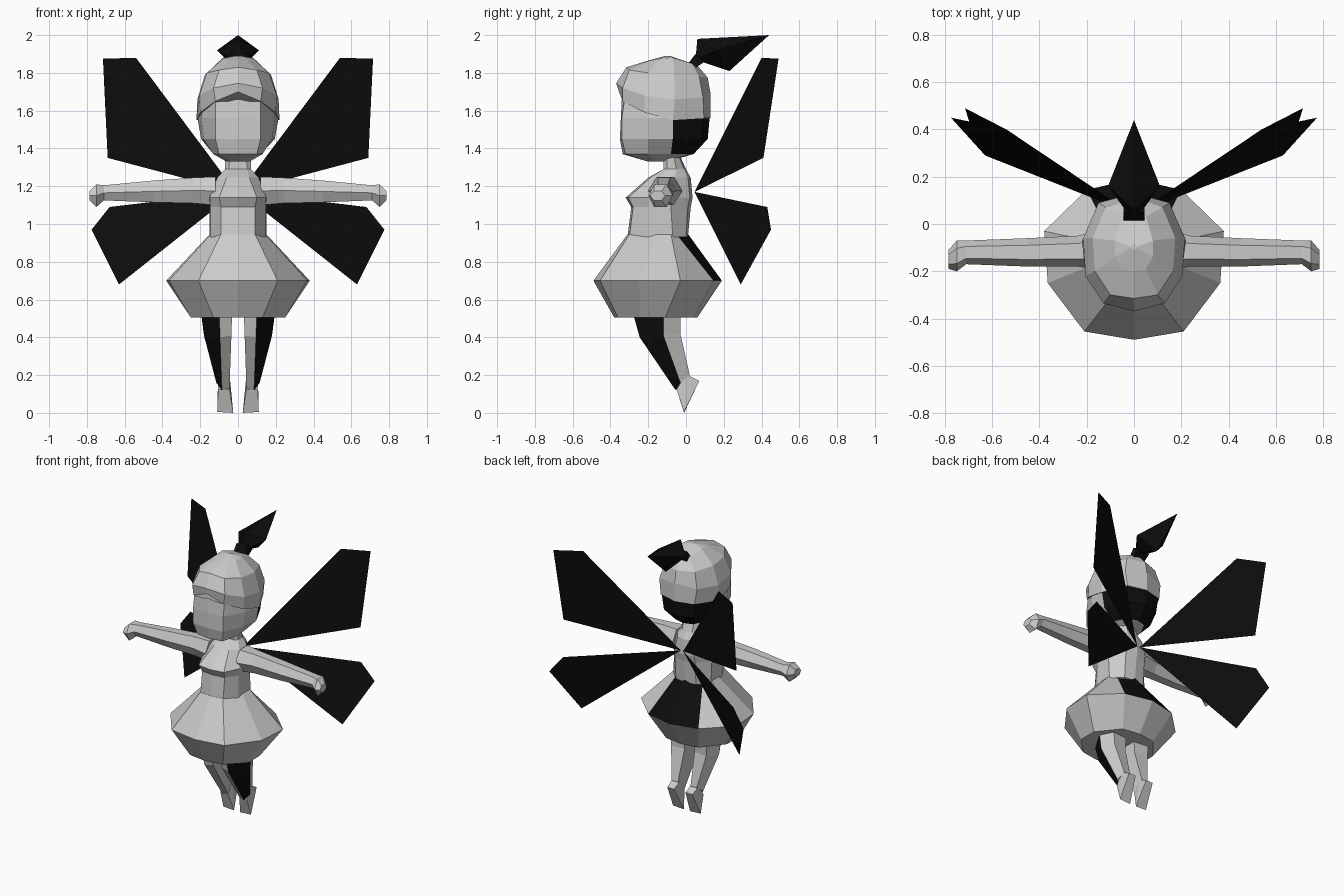
import bpy, bmesh
from mathutils import Vector


def material(name, v):
    m = bpy.data.materials.new(name)
    m.diffuse_color = (v, v, v, 1)
    return m


GREY = material("pale grey", 0.6)
BLACK = material("black", 0.004)


def finish(name, bm, rule=None, base=0, solid=True):
    """Turn a bmesh into an object; rule(face) picks the black faces."""
    if solid:
        bmesh.ops.recalc_face_normals(bm, faces=bm.faces)
    bm.normal_update()
    for f in bm.faces:
        f.material_index = 1 if base or (rule and rule(f)) else 0
    me = bpy.data.meshes.new(name)
    bm.to_mesh(me)
    bm.free()
    me.materials.append(GREY)
    me.materials.append(BLACK)
    ob = bpy.data.objects.new(name, me)
    bpy.context.collection.objects.link(ob)
    return ob


def mirror_ring(half):
    """Half outline, front centre to back centre -> closed symmetric ring."""
    return half + [(-x, y, z) for x, y, z in reversed(half[1:-1])]


def flat(z, pts):
    return mirror_ring([(x, y, z) for x, y in pts])


def loft(name, rings, rule=None, sx=1):
    bm = bmesh.new()
    vs = [[bm.verts.new((sx * x, y, z)) for x, y, z in r] for r in rings]
    n = len(rings[0])
    for a, b in zip(vs, vs[1:]):
        for i in range(n):
            j = (i + 1) % n
            bm.faces.new((a[i], a[j], b[j], b[i]))
    bm.faces.new(vs[0])
    bm.faces.new(vs[-1])
    return finish(name, bm, rule)


def hull(name, pts, sx=1, base=0):
    bm = bmesh.new()
    for x, y, z in pts:
        bm.verts.new((sx * x, y, z))
    bmesh.ops.convex_hull(bm, input=bm.verts)
    return finish(name, bm, base=base)


# Head: flat face, black nape
loft("head", [
    flat(1.66, [(0, -.34), (.12, -.325), (.18, -.2), (.19, -.06), (.12, .08), (0, .11)]),
    flat(1.56, [(0, -.345), (.12, -.34), (.195, -.2), (.215, -.07), (.13, .09), (0, .125)]),
    flat(1.45, [(0, -.35), (.12, -.34), (.18, -.2), (.195, -.07), (.12, .08), (0, .115)]),
    flat(1.37, [(0, -.335), (.1, -.32), (.13, -.2), (.12, -.08), (.07, .02), (0, .04)]),
    flat(1.33, [(0, -.2), (.04, -.2), (.06, -.16), (.06, -.13), (.03, -.1), (0, -.1)]),
], lambda f: f.calc_center_median().y > -.04 and f.calc_center_median().z > 1.4)

# Hair cap with raised brim at the front
loft("hair", [
    mirror_ring([(0, -.355, 1.70), (.12, -.335, 1.65), (.2, -.22, 1.59),
                 (.22, -.07, 1.55), (.135, .095, 1.56), (0, .13, 1.56)]),
    mirror_ring([(0, -.37, 1.745), (.13, -.335, 1.72), (.205, -.22, 1.68),
                 (.215, -.06, 1.66), (.15, .09, 1.67), (0, .13, 1.69)]),
    mirror_ring([(0, -.315, 1.83), (.1, -.3, 1.815), (.165, -.2, 1.80),
                 (.175, -.06, 1.79), (.12, .07, 1.78), (0, .115, 1.775)]),
    mirror_ring([(0, -.2, 1.865), (.05, -.19, 1.865), (.08, -.14, 1.875),
                 (.08, -.07, 1.88), (.05, .03, 1.85), (0, .06, 1.84)]),
    mirror_ring([(0, -.11, 1.89), (.01, -.105, 1.89), (.015, -.1, 1.89),
                 (.015, -.095, 1.89), (.01, -.09, 1.89), (0, -.085, 1.89)]),
])

# Topknot: a pointed tuft with a short stem
hull("topknot", [(0, .06, 1.98), (.11, .16, 1.92), (-.11, .16, 1.92), (0, .23, 1.81),
                 (0, .44, 2), (.03, .05, 1.87), (-.03, .05, 1.87)], base=1)
hull("topknot_stem", [(s * .045, y, z) for s in (-1, 1)
                      for y, z in ((0, 1.835), (.04, 1.82), (.05, 1.9), (.1, 1.86))], base=1)

# Torso and neck
loft("torso", [
    flat(.93, [(0, -.31), (.09, -.30), (.145, -.2), (.15, -.07), (.08, 0), (0, .01)]),
    flat(1.09, [(0, -.29), (.09, -.28), (.145, -.2), (.15, -.08), (.08, .01), (0, .025)]),
    flat(1.14, [(0, -.32), (.1, -.305), (.15, -.2), (.155, -.08), (.08, .02), (0, .035)]),
    flat(1.245, [(0, -.2), (.06, -.19), (.11, -.14), (.11, -.06), (.06, .01), (0, .025)]),
    flat(1.29, [(0, -.12), (.05, -.12), (.07, -.1), (.07, -.05), (.04, -.01), (0, 0)]),
    flat(1.38, [(0, -.12), (.04, -.12), (.07, -.1), (.07, -.07), (.04, -.045), (0, -.04)]),
])

# Skirt: black upper back panels
loft("skirt", [
    flat(.945, [(0, -.31), (.09, -.30), (.145, -.16), (.15, -.08), (.1, -.05), (0, .012)]),
    flat(.70, [(0, -.49), (.21, -.455), (.365, -.25), (.38, -.03), (.2, .145), (0, .19)]),
    flat(.505, [(0, -.38), (.13, -.36), (.25, -.24), (.25, -.11), (.13, .04), (0, .06)]),
], lambda f: f.calc_center_median().z > .75 and f.calc_center_median().z < .9
    and f.calc_center_median().y > .04)

for side, s in (("right", 1), ("left", -1)):
    # Leg: black outer front face
    loft(side + "_leg", [
        [(.03, -.27, .56), (.1, -.29, .56), (.2, -.12, .56), (.15, -.03, .56), (.03, -.04, .56)],
        [(.035, -.235, .41), (.095, -.245, .4), (.18, -.12, .41), (.14, -.03, .42), (.04, -.04, .42)],
        [(.045, -.05, .13), (.085, -.055, .12), (.115, -.03, .16), (.1, .02, .2), (.05, .02, .2)],
    ], lambda f, s=s: f.normal.x * s > .45 and f.normal.y < -.25, s)

    # Pointed foot
    hull(side + "_foot", [(.045, -.05, .125), (.105, -.05, .125), (.045, 0, .205), (.105, 0, .205),
                          (.045, .07, .17), (.1, .07, .17), (.025, -.01, 0), (.11, -.01, .005)], s)

    # Arm and hand: six-sided tube along x
    rings = []
    for x, y0, y1, z0, z1 in ((.12, -.2, -.02, 1.1, 1.25), (.24, -.18, -.05, 1.11, 1.245),
                              (.45, -.18, -.06, 1.115, 1.23), (.71, -.17, -.07, 1.125, 1.205),
                              (.75, -.2, -.07, 1.09, 1.21), (.785, -.19, -.11, 1.125, 1.175)):
        m, w = (z0 + z1) / 2, (y1 - y0) * .25
        rings.append([(x, y0, m), (x, y0 + w, z1), (x, y1 - w, z1),
                      (x, y1, m), (x, y1 - w, z0), (x, y0 + w, z0)])
    loft(side + "_arm", rings, None, s)

    # Flat wings
    for part, pts in (("upper", [(.54, .40, 1.88), (.715, .49, 1.875), (.69, .41, 1.35)]),
                      ("lower", [(.68, .43, 1.09), (.775, .45, .97), (.63, .29, .68)])):
        bm = bmesh.new()
        bm.faces.new([bm.verts.new((s * x, y, z)) for x, y, z in [(.01, .045, 1.17)] + pts])
        finish(side + "_" + part + "_wing", bm, base=1, solid=False)
